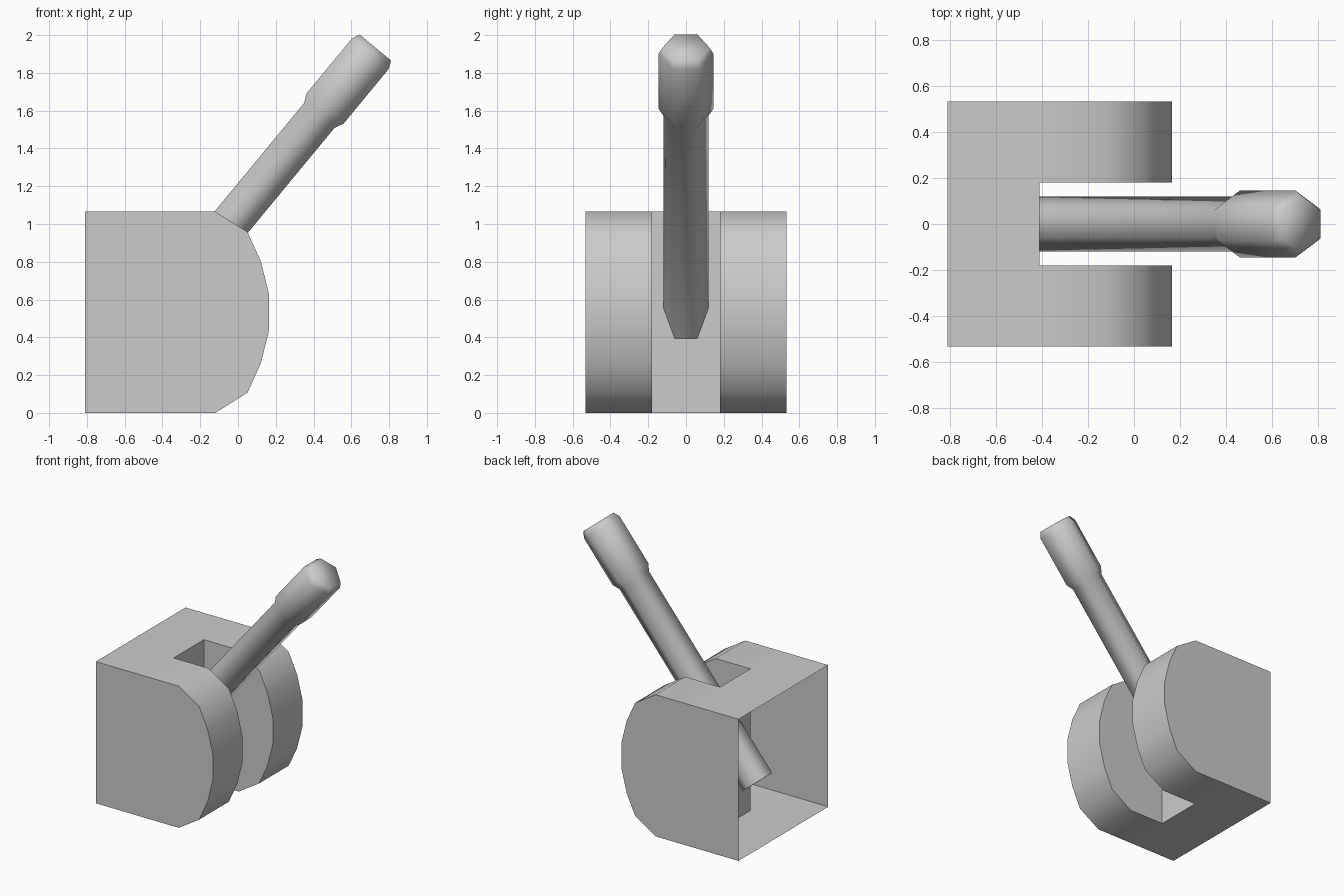
import bpy, bmesh
from math import sin, cos, radians
from mathutils import Vector

if "Cube" in bpy.data.objects:
    bpy.data.objects.remove(bpy.data.objects["Cube"])


def finish(bm, name, angle):
    mesh = bpy.data.meshes.new(name)
    bm.to_mesh(mesh)
    bm.free()
    ob = bpy.data.objects.new(name, mesh)
    bpy.context.collection.objects.link(ob)
    bpy.ops.object.select_all(action='DESELECT')
    ob.select_set(True)
    bpy.context.view_layer.objects.active = ob
    bpy.ops.object.shade_smooth_by_angle(angle=radians(angle))
    return ob


# Housing: thin shell with rounded front, centre slot and open back
HEIGHT = 1.065
lower = [(-.81, 0), (-.41, 0), (-.12, 0), (.05, .107), (.12, .26), (.165, .44)]
profile = lower + [(x, HEIGHT - z) for x, z in reversed(lower)]
bm = bmesh.new()
rows = [[bm.verts.new((x, y, z)) for x, z in profile] for y in (-.533, -.18, .18, .533)]
last = len(profile) - 1
back = []
for s in range(3):
    a, b = rows[s], rows[s + 1]
    edges = (0, last - 1) if s == 1 else range(last)
    for i in edges:
        bm.faces.new((a[i], a[i + 1], b[i + 1], b[i]))
    back.append(bm.faces.new((a[last], a[0], b[0], b[last])))
# slot end wall, slot side walls, outer side walls
bm.faces.new((rows[1][1], rows[1][-2], rows[2][-2], rows[2][1]))
for row in (rows[1], rows[2]):
    bm.faces.new(row[1:-1])
for row in (rows[0], rows[3]):
    bm.faces.new(row)
bmesh.ops.recalc_face_normals(bm, faces=bm.faces[:])
bmesh.ops.delete(bm, geom=back, context='FACES_ONLY')
finish(bm, "housing", 40)

# Lever: six-sided tilted shaft with a thicker bevelled grip
axis = Vector((.637, 0, .771))
side = Vector((.771, 0, -.637))
centre = side * -.671
bm = bmesh.new()
rings = []
for t, r in [(-.122, .12), (1.487, .12), (1.536, .146), (1.911, .146), (1.954, .124)]:
    rings.append([bm.verts.new(centre + axis * t + side * (r * sin(radians(60 * k)))
                               + Vector((0, r * cos(radians(60 * k)), 0))) for k in range(6)])
for a, b in zip(rings, rings[1:]):
    for k in range(6):
        j = (k + 1) % 6
        bm.faces.new((a[k], a[j], b[j], b[k]))
bm.faces.new(rings[0])
bm.faces.new(rings[-1])
bmesh.ops.recalc_face_normals(bm, faces=bm.faces[:])
finish(bm, "lever", 70)
